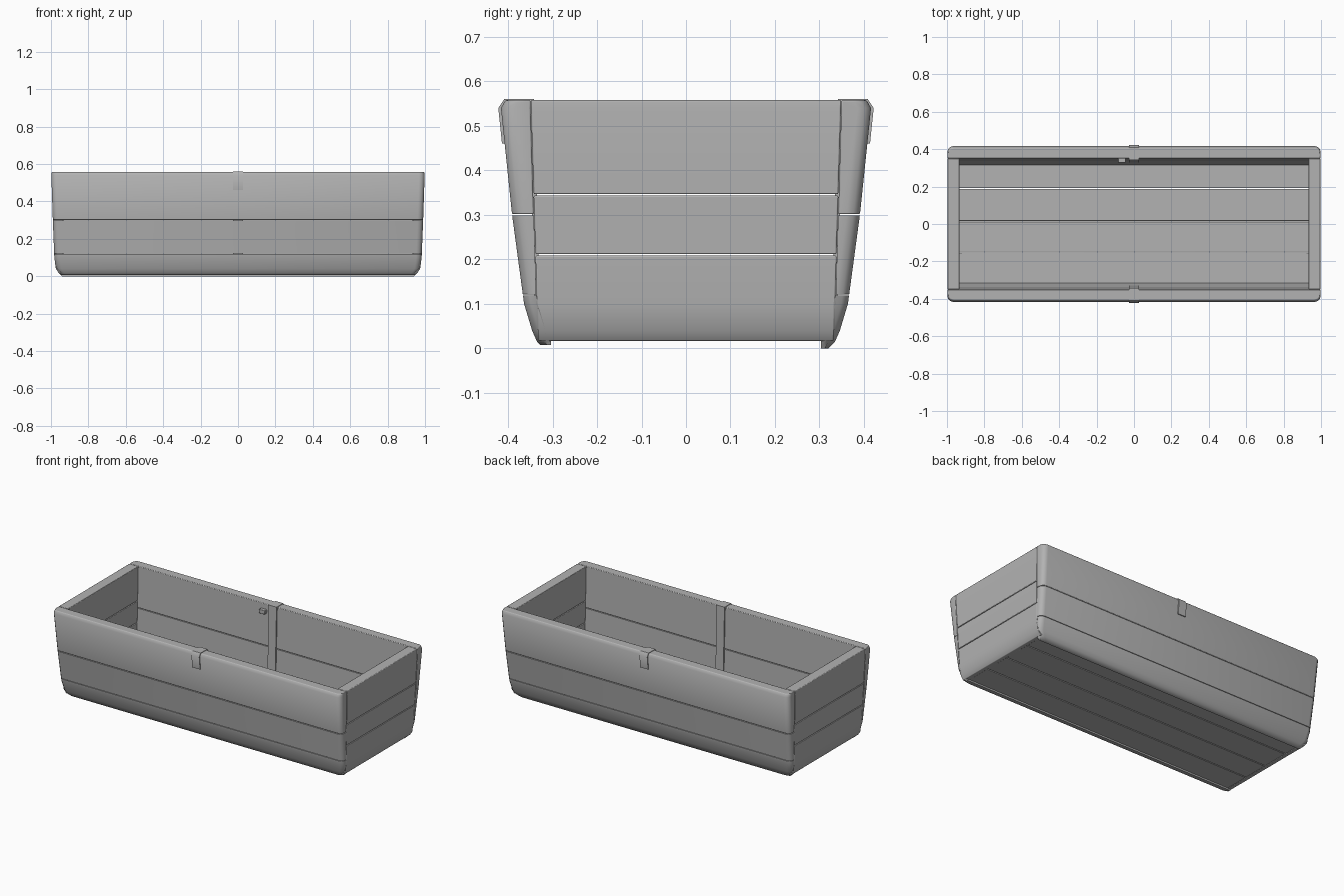
import bpy, bmesh

old = bpy.data.objects.get("Cube")
if old:
    bpy.data.objects.remove(old, do_unlink=True)

grey = bpy.data.materials.new("plain_grey")
grey.use_nodes = True
COLOUR = (0.45, 0.45, 0.45, 1)
grey.diffuse_color = COLOUR
grey.node_tree.nodes["Principled BSDF"].inputs["Base Color"].default_value = COLOUR

TOP = 0.558
FLOOR = 0.06
# Outer half sizes by height: (z, half length, half width)
SHELL = [(0.0, 0.94, 0.32), (0.015, 0.957, 0.335), (0.04, 0.974, 0.346),
         (0.10, 0.982, 0.364), (0.30, 0.99, 0.391), (0.54, 0.998, 0.416),
         (TOP, 0.996, 0.406)]


def shell(z, col):
    """Outer half size at height z."""
    for a, b in zip(SHELL, SHELL[1:]):
        if z <= b[0]:
            t = (z - a[0]) / (b[0] - a[0])
            return a[col] + t * (b[col] - a[col])
    return SHELL[-1][col]


def inner_y(z):
    return 0.333 + 0.017 * z / TOP


def heights(z0, z1):
    return [z0] + [s[0] for s in SHELL if z0 + .004 < s[0] < z1 - .004] + [z1]


def loft(name, rings, bevel=0.003):
    """Solid through matching rings of points, capped at both ends."""
    bm = bmesh.new()
    loops = [[bm.verts.new(p) for p in ring] for ring in rings]
    n = len(loops[0])
    for a, b in zip(loops, loops[1:]):
        for i in range(n):
            j = (i + 1) % n
            bm.faces.new((a[i], a[j], b[j], b[i]))
    bm.faces.new(loops[0][::-1])
    bm.faces.new(loops[-1])
    bmesh.ops.recalc_face_normals(bm, faces=bm.faces)
    mesh = bpy.data.meshes.new(name)
    bm.to_mesh(mesh)
    bm.free()
    mesh.materials.append(grey)
    ob = bpy.data.objects.new(name, mesh)
    bpy.context.collection.objects.link(ob)
    if bevel:
        mod = ob.modifiers.new("soft_edges", 'BEVEL')
        mod.width = bevel
        mod.segments = 2
        mod.limit_method = 'ANGLE'
        mod.angle_limit = 0.9
    bpy.ops.object.select_all(action='DESELECT')
    ob.select_set(True)
    bpy.context.view_layer.objects.active = ob
    bpy.ops.object.shade_smooth_by_angle(angle=0.7)
    return ob


def box(name, x0, x1, y0, y1, z0, z1, bevel=0.003):
    return loft(name, [[(x, y0, z0), (x, y1, z0), (x, y1, z1), (x, y0, z1)]
                       for x in (x0, x1)], bevel)


# Long side boards, with rounded outer corners at their ends
ROUND = [(0.0, 0.03), (0.004, 0.015), (0.015, 0.004), (0.03, 0.0)]


def side_board(name, sign, z0, z1):
    zs = heights(z0, z1)
    rings = []
    for end, steps in ((-1, ROUND), (1, ROUND[::-1])):
        for dx, dy in steps:
            outer = [(end * (shell(z, 1) - dx), max(shell(z, 2) - dy, inner_y(z) - .02), z)
                     for z in zs]
            inner = [(end * (shell(z, 1) - dx), inner_y(z) - (.03 if z < FLOOR else 0), z)
                     for z in reversed(zs)]
            rings.append([(x, sign * y, z) for x, y, z in outer + inner])
    loft(name, rings)


GAP = 0.0015
for side, sign in (("front", -1), ("back", 1)):
    base = 0.008 if sign < 0 else 0.0
    for label, z0, z1 in (("lower", base, 0.12), ("middle", 0.12, 0.30),
                          ("upper", 0.30, TOP)):
        low = z0 if label == "lower" else z0 + GAP
        high = z1 if label == "upper" else z1 - GAP
        side_board(f"{side}_{label}_board", sign, low, high)


# End boards set between the long sides
def end_board(name, sign, z0, z1):
    zs = heights(z0, z1)
    profile = [(shell(z, 1), z) for z in zs] + [(0.933, z) for z in reversed(zs)]
    rings = [[(sign * x, s * (inner_y(z) - 0.001), z) for x, z in profile]
             for s in (-1, 1)]
    loft(name, rings)


for side, sign in (("right", -1), ("left", 1)):
    for label, z0, z1 in (("lower", 0.015, 0.21), ("middle", 0.21, 0.345),
                          ("upper", 0.345, TOP)):
        end_board(f"{side}_{label}_end_board", sign,
                  z0 + GAP, z1 - (0 if label == "upper" else GAP))

# Floor planks with narrow gaps
edges = [-0.335, -0.15, 0.015, 0.19, 0.335]
for i, (y0, y1) in enumerate(zip(edges, edges[1:])):
    box(f"floor_plank_{i + 1}", -0.936, 0.936, y0 + 0.002, y1 - 0.002, 0.018, FLOOR)

# Clips over the middle of each long rim, with a strap down the inside
for side, sign in (("front", -1), ("back", 1)):
    path = [(shell(z, 2) + 0.006, z) for z in (0.46, 0.54)]
    path += [(shell(TOP, 2) + 0.002, TOP + 0.003), (inner_y(TOP) - 0.008, TOP + 0.003),
             (inner_y(FLOOR) - 0.008, FLOOR), (inner_y(FLOOR) + 0.004, FLOOR),
             (inner_y(TOP) + 0.004, TOP - 0.006), (shell(TOP, 2) - 0.008, TOP - 0.008),
             (shell(0.46, 2) - 0.004, 0.46)]
    loft(f"{side}_rim_clip", [[(x, sign * y, z) for y, z in path]
                              for x in (-0.027, 0.027)], 0)

# Small peg on the inner back wall
box("inner_peg", -0.085, -0.045, 0.328, 0.352, 0.50, 0.525)
